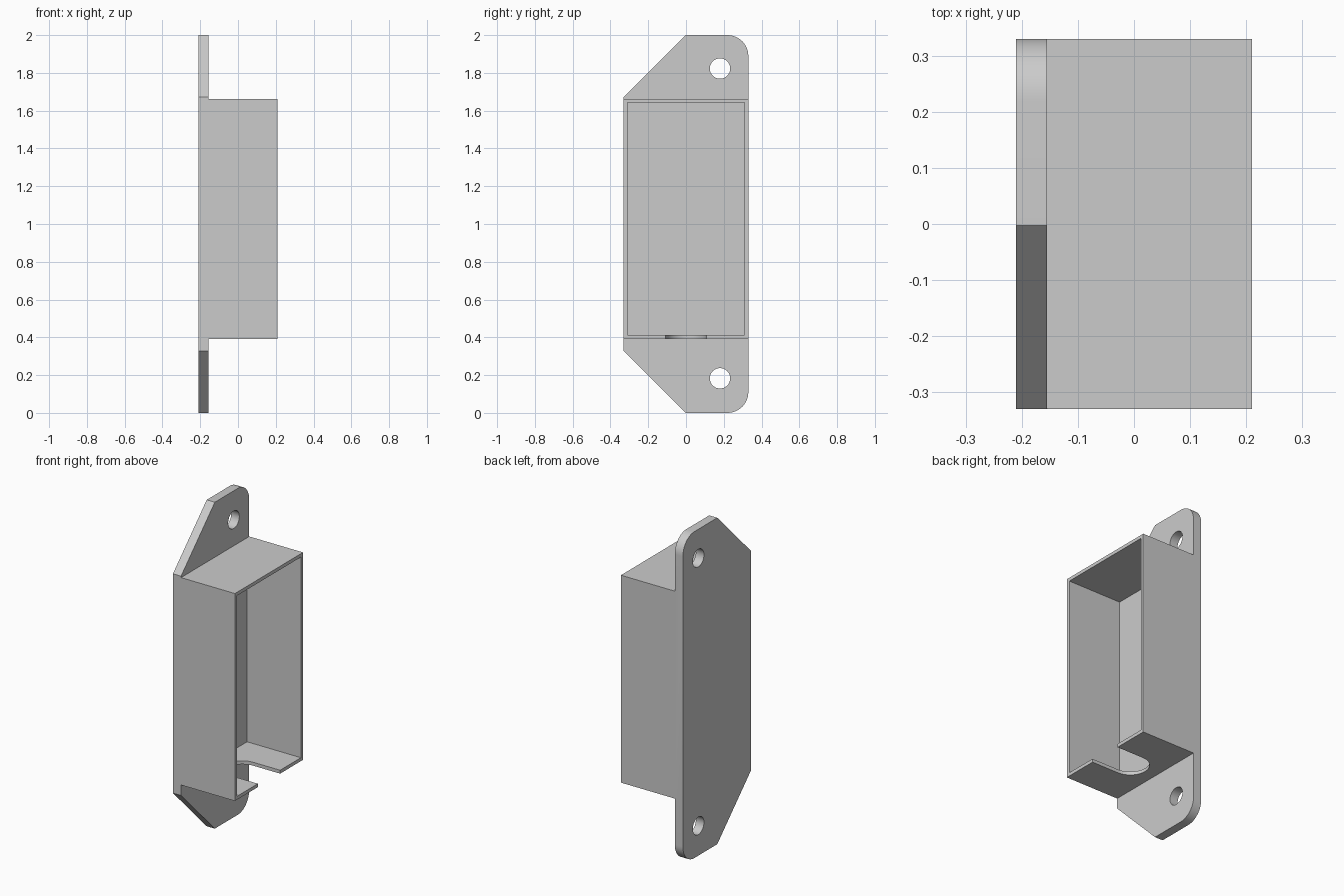
import bpy
import bmesh
from math import pi, cos, sin

cube = bpy.data.objects.get("Cube")
if cube:
    bpy.data.objects.remove(cube, do_unlink=True)

grey = bpy.data.materials.new("light grey")
grey.use_nodes = True
colour = (0.6, 0.6, 0.6, 1)
grey.diffuse_color = colour
grey.node_tree.nodes["Principled BSDF"].inputs["Base Color"].default_value = colour

BACK, FACE, FRONT = -0.21, -0.155, 0.21   # plate back, plate face, open rim
HALF, WALL = 0.33, 0.021
LOW, HIGH = 0.392, 1.663                  # housing bottom and top


def arc(cx, cy, r, start, end, steps):
    """Points along a circular arc."""
    angles = [start + (end - start) * i / steps for i in range(steps + 1)]
    return [(cx + r * cos(a), cy + r * sin(a)) for a in angles]


def prism(name, points, start, end, axis="x"):
    """Extrude a profile: (y, z) points along x, or (x, y) points along z."""
    place = (lambda p: (start, *p)) if axis == "x" else (lambda p: (*p, start))
    shift = (end - start, 0, 0) if axis == "x" else (0, 0, end - start)
    bm = bmesh.new()
    base = bm.faces.new([bm.verts.new(place(p)) for p in points])
    new = bmesh.ops.extrude_face_region(bm, geom=[base])["geom"]
    bmesh.ops.translate(bm, vec=shift,
                        verts=[v for v in new if isinstance(v, bmesh.types.BMVert)])
    bmesh.ops.recalc_face_normals(bm, faces=bm.faces)
    mesh = bpy.data.meshes.new(name)
    bm.to_mesh(mesh)
    bm.free()
    mesh.materials.append(grey)
    obj = bpy.data.objects.new(name, mesh)
    bpy.context.collection.objects.link(obj)
    return obj


def rectangle(y, z0, z1):
    return [(-y, z0), (y, z0), (y, z1), (-y, z1)]


def combine(target, tool, operation):
    """Apply a boolean and remove the tool object."""
    tool.hide_render = True
    bpy.context.view_layer.objects.active = target
    mod = target.modifiers.new("boolean", "BOOLEAN")
    mod.operation, mod.solver, mod.object = operation, "EXACT", tool
    bpy.ops.object.modifier_apply(modifier=mod.name)
    bpy.data.objects.remove(tool, do_unlink=True)


# Mounting plate with clipped front corners and rounded back corners
R = 0.11
outline = [(-HALF, 0.328), (-0.003, 0)]
outline += arc(HALF - R, R, R, -pi / 2, 0, 12)
outline += arc(HALF - R, 2 - R, R, 0, pi / 2, 12)
outline += [(-0.003, 2), (-HALF, 1.672)]
body = prism("mounting_bracket_housing", outline, BACK, FACE)

# Box housing joined to the plate, then hollowed out
combine(body, prism("housing_block", rectangle(HALF, LOW, HIGH), FACE - 0.03, FRONT), "UNION")
cavity = rectangle(HALF - WALL, LOW + WALL, HIGH - WALL)
combine(body, prism("cavity_cutter", cavity, FACE, FRONT + 0.1), "DIFFERENCE")

# Round-ended cable slot in the bottom wall
S = 0.108
slot = arc(0.0275, 0, S, pi / 2, 3 * pi / 2, 24) + [(FRONT + 0.1, -S), (FRONT + 0.1, S)]
combine(body, prism("slot_cutter", slot, LOW - 0.05, LOW + WALL + 0.05, "z"), "DIFFERENCE")

# Screw holes in both ears
for z in (0.183, 1.823):
    circle = arc(0.18, z, 0.054, 0, 2 * pi, 32)[:-1]
    combine(body, prism("screw_hole_cutter", circle, BACK - 0.1, FACE + 0.1), "DIFFERENCE")

# Merge flat faces and smooth only the curved parts
bm = bmesh.new()
bm.from_mesh(body.data)
bmesh.ops.remove_doubles(bm, verts=bm.verts, dist=0.0001)
bmesh.ops.dissolve_limit(bm, angle_limit=0.01, verts=bm.verts, edges=bm.edges)
bm.to_mesh(body.data)
bm.free()
bpy.ops.object.select_all(action="DESELECT")
body.select_set(True)
bpy.context.view_layer.objects.active = body
bpy.ops.object.shade_smooth_by_angle(angle=pi / 6)
